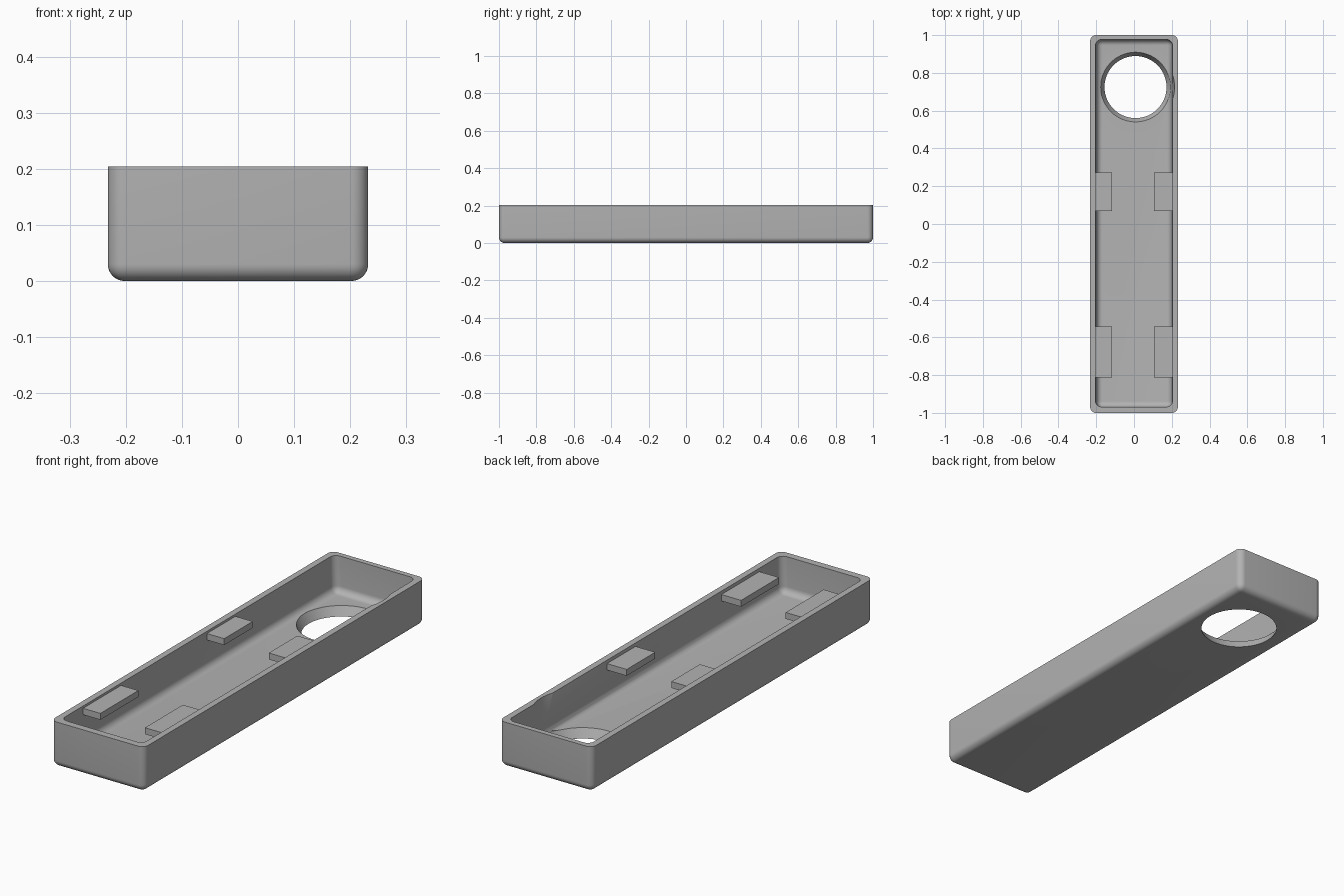
import bpy
import bmesh
from mathutils import Matrix

if "Cube" in bpy.data.objects:
    bpy.data.objects.remove(bpy.data.objects["Cube"], do_unlink=True)

HEIGHT = 0.204
FLOOR = 0.04
HOLE = (0.008, 0.725)

grey = bpy.data.materials.new("plain grey")
grey.use_nodes = True
grey.diffuse_color = (0.45, 0.45, 0.45, 1)
grey.node_tree.nodes["Principled BSDF"].inputs["Base Color"].default_value = (0.45, 0.45, 0.45, 1)


def finish(bm, name):
    bmesh.ops.recalc_face_normals(bm, faces=bm.faces)
    mesh = bpy.data.meshes.new(name)
    bm.to_mesh(mesh)
    bm.free()
    mesh.materials.append(grey)
    obj = bpy.data.objects.new(name, mesh)
    bpy.context.collection.objects.link(obj)
    return obj


def box(name, low, high, radius=0.0, taper=0.0):
    """Box with a sharp top, optionally rounded sides and base, narrowing downward."""
    bm = bmesh.new()
    bmesh.ops.create_cube(bm, size=1)
    for v in bm.verts:
        is_base = v.co.z < 0
        side = 1 if v.co.x > 0 else -1
        v.co = [low[i] if v.co[i] < 0 else high[i] for i in range(3)]
        if is_base:
            v.co.x -= side * taper
    if radius:
        edges = [e for e in bm.edges if min(v.co.z for v in e.verts) < high[2] - 0.001]
        bmesh.ops.bevel(bm, geom=edges, offset=radius, segments=8, profile=0.5,
                        affect='EDGES', clamp_overlap=True)
    return finish(bm, name)


def cone(name, bottom, top, r_bottom, r_top):
    bm = bmesh.new()
    bmesh.ops.create_cone(bm, cap_ends=True, segments=96, radius1=r_bottom, radius2=r_top,
                          depth=top - bottom,
                          matrix=Matrix.Translation((*HOLE, (top + bottom) / 2)))
    return finish(bm, name)


def cut(target, cutter):
    mod = target.modifiers.new("cut", 'BOOLEAN')
    mod.operation = 'DIFFERENCE'
    mod.solver = 'EXACT'
    mod.object = cutter
    bpy.context.view_layer.objects.active = target
    bpy.ops.object.modifier_apply(modifier=mod.name)
    bpy.data.objects.remove(cutter, do_unlink=True)


# Open tray with rounded sides and base
tray = box("tray", (-0.232, -1, 0), (0.232, 1, HEIGHT), 0.03)
cut(tray, box("cavity_cutter", (-0.205, -0.968, FLOOR), (0.205, 0.976, 0.25), 0.03, 0.007))

# Flared round opening, whose flare continues upward and grazes the side wall
cut(tray, cone("opening_cutter", -0.02, FLOOR + 0.001, 0.154, 0.185))
cut(tray, cone("flare_cutter", FLOOR, 0.25, 0.184, 0.213))

bpy.ops.object.select_all(action='DESELECT')
tray.select_set(True)
bpy.context.view_layer.objects.active = tray
bpy.ops.object.shade_smooth_by_angle(angle=0.6)

# Retaining tabs just below the rim, in pairs on the long walls
for place, y0, y1 in (("front", -0.812, -0.542), ("back", 0.069, 0.272)):
    box(f"{place}_right_tab", (-0.21, y0, 0.165), (-0.117, y1, 0.194))
    box(f"{place}_left_tab", (0.105, y0, 0.16), (0.21, y1, 0.189))
